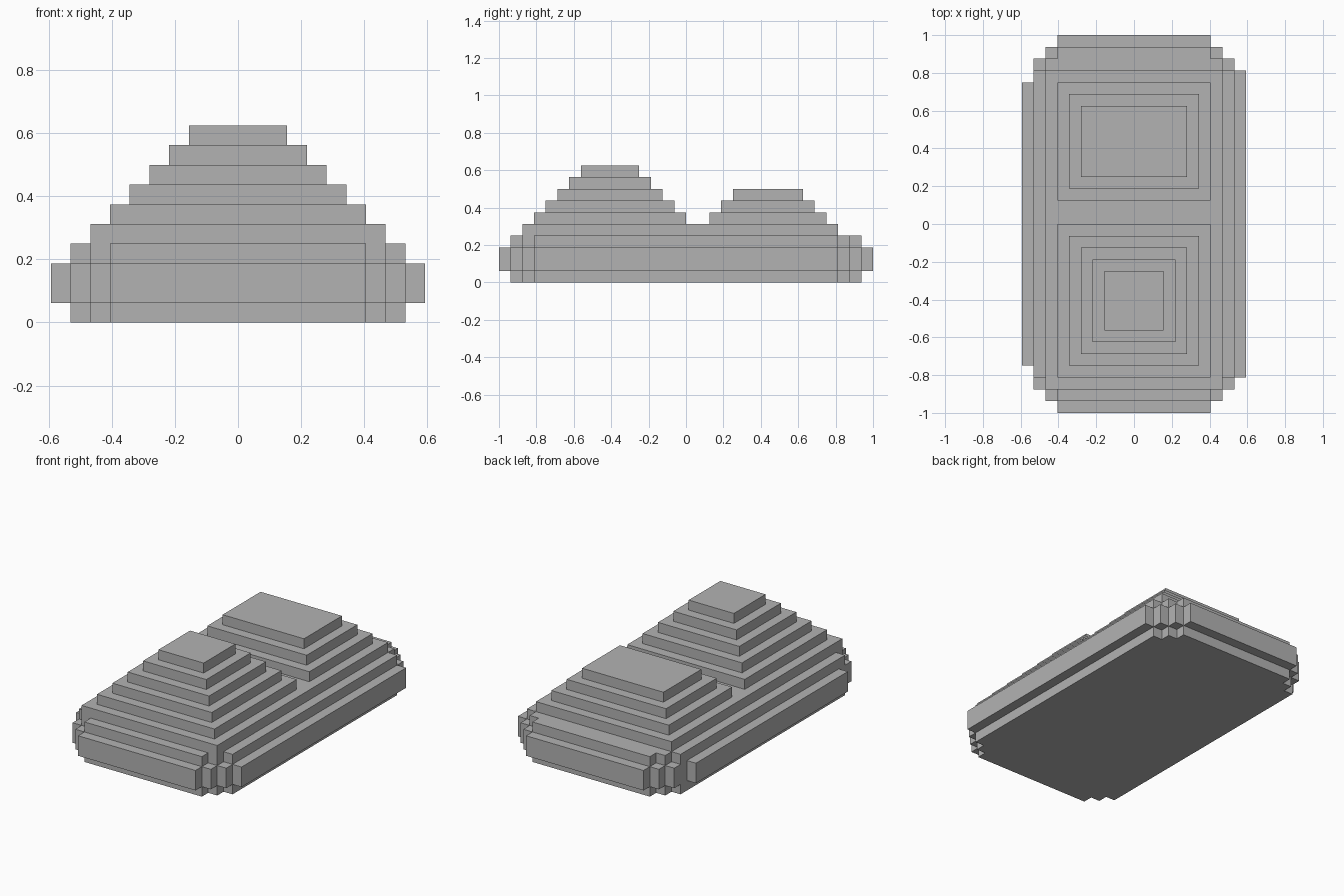
import bpy

U = 1 / 16  # one step of the stacked layers

cube = bpy.data.objects.get("Cube")
if cube:
    bpy.data.objects.remove(cube, do_unlink=True)

grey = bpy.data.materials.new("plain grey")
grey.use_nodes = True
colour = (0.45, 0.45, 0.45, 1)
grey.diffuse_color = colour
grey.node_tree.nodes["Principled BSDF"].inputs["Base Color"].default_value = colour


def block(name, x0, x1, y0, y1, z0, z1):
    """Box given by its limits in steps."""
    bpy.ops.mesh.primitive_cube_add(size=1)
    ob = bpy.context.object
    ob.name = name
    ob.location = [(a + b) / 2 * U for a, b in ((x0, x1), (y0, y1), (z0, z1))]
    ob.scale = [(b - a) * U for a, b in ((x0, x1), (y0, y1), (z0, z1))]
    bpy.ops.object.transform_apply(location=True, rotation=False, scale=True)
    ob.data.materials.append(grey)
    return ob


# Base: full-height core with rounded-off stepped corners
block("base_core", -7.5, 7.5, -14, 13, 0, 5)
block("base_wide", -8.5, 8.5, -13, 13, 0, 4)
block("base_long", -6.5, 6.5, -15, 15, 0, 4)
block("base_back", -7.5, 7.5, 13, 14, 0, 4)

# Belt: the bulging middle layer around the base
block("belt_ends", -6.5, 6.5, -16, 16, 1, 3)
block("belt_outer_corners", -7.5, 7.5, -15, 15, 1, 3)
block("belt_inner_corners", -8.5, 8.5, -14, 14, 1, 3)
block("belt_right", -9.5, -8.5, -12, 12, 1, 3)
block("belt_left", 8.5, 9.5, -13, 13, 1, 3)

# Stepped mounds: each tier shrinks by one step on every side
for name, y0, y1, tiers in (("front", -13, 0, 5), ("back", 2, 12, 3)):
    for i in range(tiers):
        half = 6.5 - i
        block(f"{name}_mound_tier_{i + 1}", -half, half, y0 + i, y1 - i, 5 + i, 6 + i)
